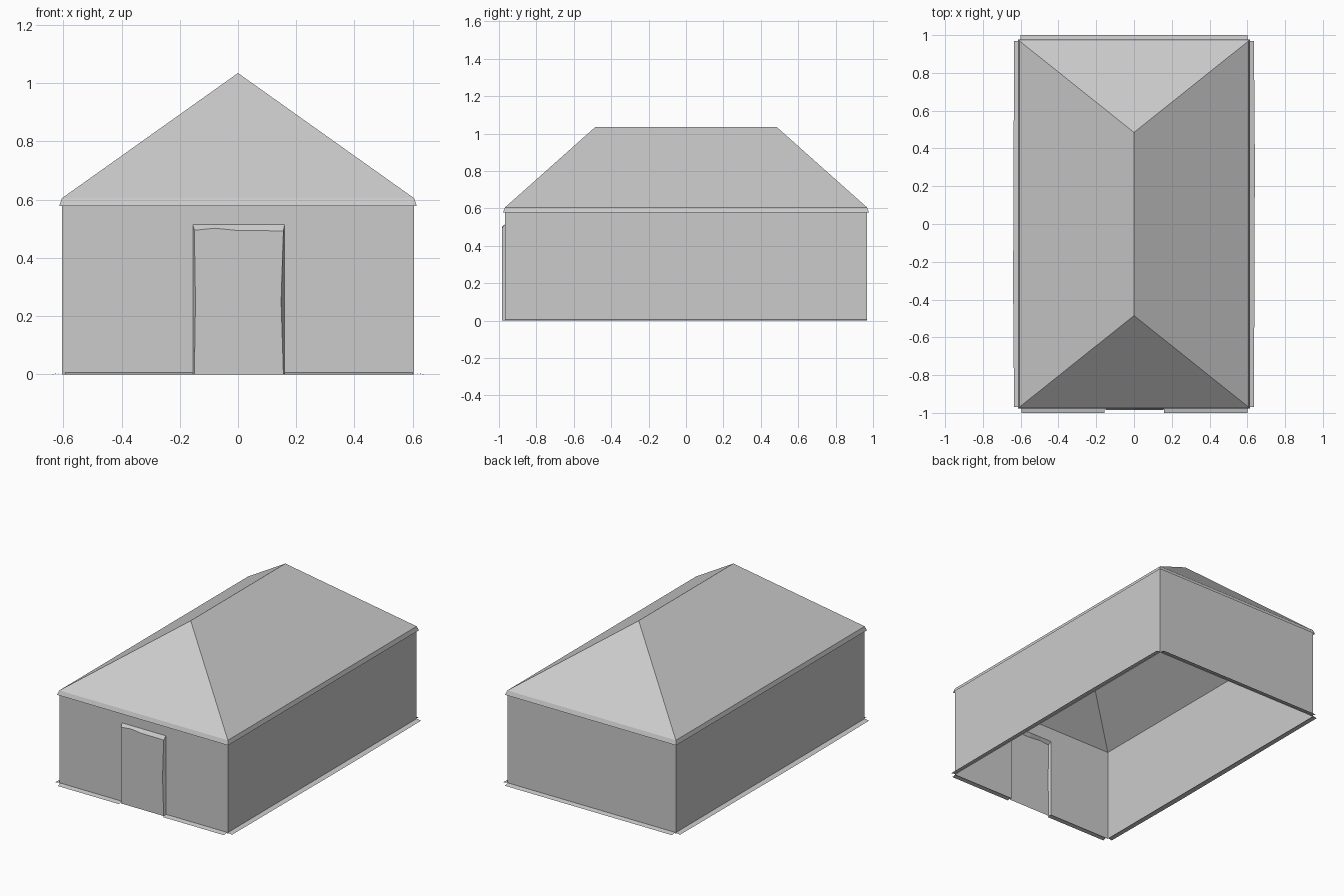
import bpy

if "Cube" in bpy.data.objects:
    bpy.data.objects.remove(bpy.data.objects["Cube"])

WX, WY, EAVE = 0.605, 0.968, 0.605      # wall half sizes and eave height
RIDGE_Y, RIDGE_Z = 0.485, 1.035
DL, DR, DT = -0.155, 0.16, 0.515        # door opening


def mesh(name, verts, faces):
    me = bpy.data.meshes.new(name)
    me.from_pydata(verts, [], faces)
    ob = bpy.data.objects.new(name, me)
    bpy.context.collection.objects.link(ob)
    return ob


def quads(name, quad_list):
    """Object made of separate four-cornered sheets."""
    verts = [p for q in quad_list for p in q]
    return mesh(name, verts, [range(i, i + 4) for i in range(0, len(verts), 4)])


# side and back walls, open underneath
for s, name in ((1, "right_wall"), (-1, "left_wall")):
    q = [(s * WX, -s * WY, 0), (s * WX, s * WY, 0),
         (s * WX, s * WY, EAVE), (s * WX, -s * WY, EAVE)]
    quads(name, [q])
quads("back_wall", [[(WX, WY, 0), (-WX, WY, 0), (-WX, WY, EAVE), (WX, WY, EAVE)]])

# front wall as one outline around the doorway
front = [(-WX, 0), (DL, 0), (DL, DT), (DR, DT), (DR, 0), (WX, 0), (WX, EAVE), (-WX, EAVE)]
mesh("front_wall", [(x, -WY, z) for x, z in front], [range(8)])

# hipped roof
mesh("roof",
     [(-WX, -WY, EAVE), (WX, -WY, EAVE), (WX, WY, EAVE), (-WX, WY, EAVE),
      (0, -RIDGE_Y, RIDGE_Z), (0, RIDGE_Y, RIDGE_Z)],
     [(0, 1, 4), (1, 2, 5, 4), (2, 3, 5), (3, 0, 4, 5)])

# valance hanging from the eaves
corners = [(-1, -1), (1, -1), (1, 1), (-1, 1)]
val = []
for i in range(4):
    (ax, ay), (bx, by) = corners[i], corners[(i + 1) % 4]
    ox, oy, z = WX + 0.009, WY + 0.010, 0.578
    val.append([(ax * ox, ay * oy, z), (bx * ox, by * oy, z),
                (bx * WX, by * WY, EAVE), (ax * WX, ay * WY, EAVE)])
quads("eave_valance", val)

# ground skirts, broken at the doorway
skirt = []
for s in (-1, 1):
    pts = [(WY, 0.635), (0.33 * s, 0.64), (-WY, 0.635)]
    for (y0, x0), (y1, x1) in zip(pts, pts[1:]):
        q = [(s * WX, y0, 0.006), (s * x0, y0, 0), (s * x1, y1, 0), (s * WX, y1, 0.006)]
        skirt.append(q if s < 0 else q[::-1])
for a, b, s in ((-0.595, DL, -1), (DR, 0.6, -1), (-0.6, 0.6, 1)):
    q = [(a, s * WY, 0.006), (a, s, 0), (b, s, 0), (b, s * WY, 0.006)]
    skirt.append(q if s < 0 else q[::-1])
quads("ground_skirt", skirt)

# door curtain standing slightly proud, with a wavy inner edge
outer = [(DL, 0), (DL, 0.25), (DL, DT), (-0.08, DT), (0, DT), (DR, DT), (DR, 0.25), (DR, 0)]
inner = [(-0.15, 0), (-0.146, 0.25), (-0.15, 0.495), (-0.08, 0.502), (0, 0.494),
         (0.156, 0.493), (0.148, 0.25), (0.156, 0)]
verts = [(x, -WY, z) for x, z in outer] + [(x, -0.985, z) for x, z in inner]
faces = [(i, i + 8, i + 9, i + 1) for i in range(7)] + [tuple(range(15, 7, -1))]
mesh("door_curtain", verts, faces)

# window flaps lying almost flush on both side walls
win = []
for s in (-1, 1):
    for yc in (-0.48, 0.48):
        x = s * (WX + 0.002)
        win.append([(x, yc - s * 0.2, 0.23), (x, yc + s * 0.2, 0.23),
                    (x, yc + s * 0.2, 0.55), (x, yc - s * 0.2, 0.55)])
quads("window_flaps", win)
